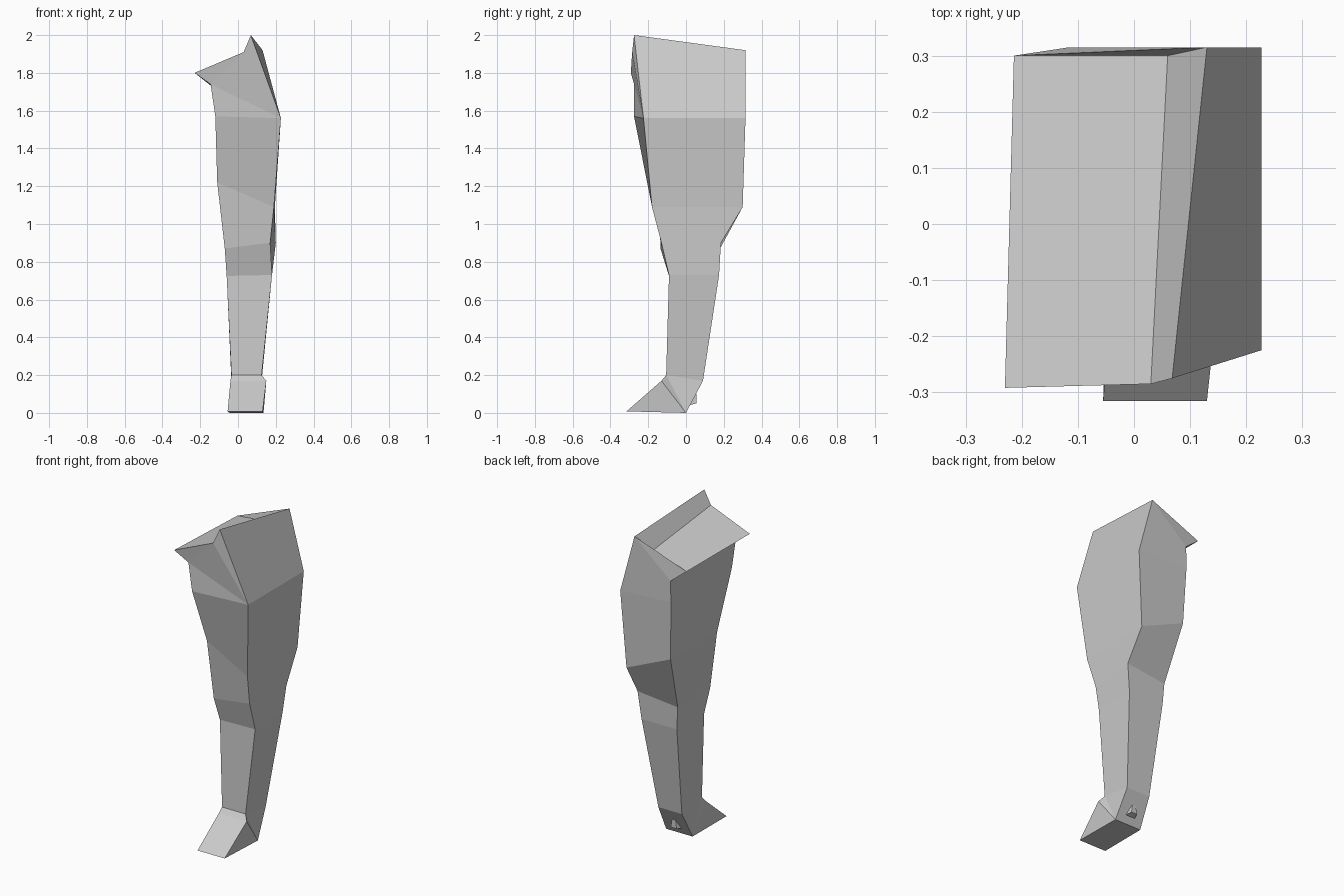
import bpy, bmesh

if "Cube" in bpy.data.objects:
    bpy.data.objects.remove(bpy.data.objects["Cube"])


def build(name, verts, faces):
    """Flat-shaded object with consistent outward normals."""
    bm = bmesh.new()
    vs = [bm.verts.new(v) for v in verts]
    for f in faces:
        bm.faces.new([vs[i] for i in f])
    bmesh.ops.recalc_face_normals(bm, faces=bm.faces)
    # split the twisted polygons cleanly
    bmesh.ops.triangulate(bm, faces=[f for f in bm.faces if len(f.verts) > 4])
    me = bpy.data.meshes.new(name)
    bm.to_mesh(me)
    bm.free()
    ob = bpy.data.objects.new(name, me)
    bpy.context.collection.objects.link(ob)
    return ob


def bridge(n, a, b):
    """Quads between two n-sided rings starting at indices a and b."""
    return [(a + i, a + (i + 1) % n, b + (i + 1) % n, b + i) for i in range(n)]


# Rings run front-left, front-right, back-right, back-left
top_ring = [(-.12, -.275, 1.57), (.227, -.225, 1.56), (.227, .315, 1.56), (-.118, .315, 1.58)]
rings = [
    top_ring,
    [(-.11, -.145, 1.22), (.19, -.18, 1.09), (.195, .30, 1.09), (-.105, .30, 1.22)],
    [(-.07, -.135, .87), (.17, -.13, .90), (.20, .185, .90), (-.07, .18, .87)],
    [(-.06, -.09, .725), (.18, -.09, .73), (.18, .175, .73), (-.06, .175, .73)],
    [(-.035, -.105, .20), (.125, -.105, .20), (.125, .09, .17), (-.035, .09, .17)],
]

# Thigh and shin: one four-sided loft
leg_faces = []
for k in range(len(rings) - 1):
    leg_faces += bridge(4, 4 * k, 4 * k + 4)
build("leg", [v for r in rings for v in r], leg_faces)

# Hip: ridge on top with a flap overhanging the left side
hip = top_ring + [
    (.068, -.275, 2.0), (.13, .315, 1.92),       # 4, 5 ridge front, back
    (-.145, -.275, 1.74), (-.115, .315, 1.71),   # 6, 7 left rim front, back
    (.03, -.285, 1.91), (.06, .30, 1.815),       # 8, 9 flap inner front, back
    (-.23, -.292, 1.80), (-.214, .30, 1.79),     # 10, 11 flap outer front, back
]
build("hip", hip, [
    (0, 1, 4, 8, 6), (1, 2, 5, 4), (0, 6, 7, 3), (2, 3, 7, 5),
    (4, 5, 9, 8), (8, 9, 11, 10), (10, 11, 7, 6),
    (8, 10, 6), (9, 5, 11), (5, 7, 11),
])

# Foot: side profile (y, z) with left and right x at each point
profile = [(-.105, .20, -.035, .125), (-.13, .17, -.04, .15), (-.315, .008, -.055, .13),
           (0, 0, -.045, .135), (.09, .17, -.035, .125)]
n = len(profile)
foot = [(xl, y, z) for y, z, xl, xr in profile] + [(xr, y, z) for y, z, xl, xr in profile]
sides = [(0, 1, 3), (1, 2, 3), (0, 3, 4)]
build("foot", foot, bridge(n, 0, n) + sides + [tuple(i + n for i in f) for f in sides])

# Small tapered stub on the heel
stub = []
for y, w, z0, z1 in ((.015, .035, .04, .11), (.055, .02, .05, .10)):
    stub += [(.045 - w, y, z0), (.045 + w, y, z0), (.045 + w * .6, y, z1), (.045 - w * .6, y, z1)]
build("heel_stub", stub, bridge(4, 0, 4) + [(0, 1, 2, 3), (4, 5, 6, 7)])
